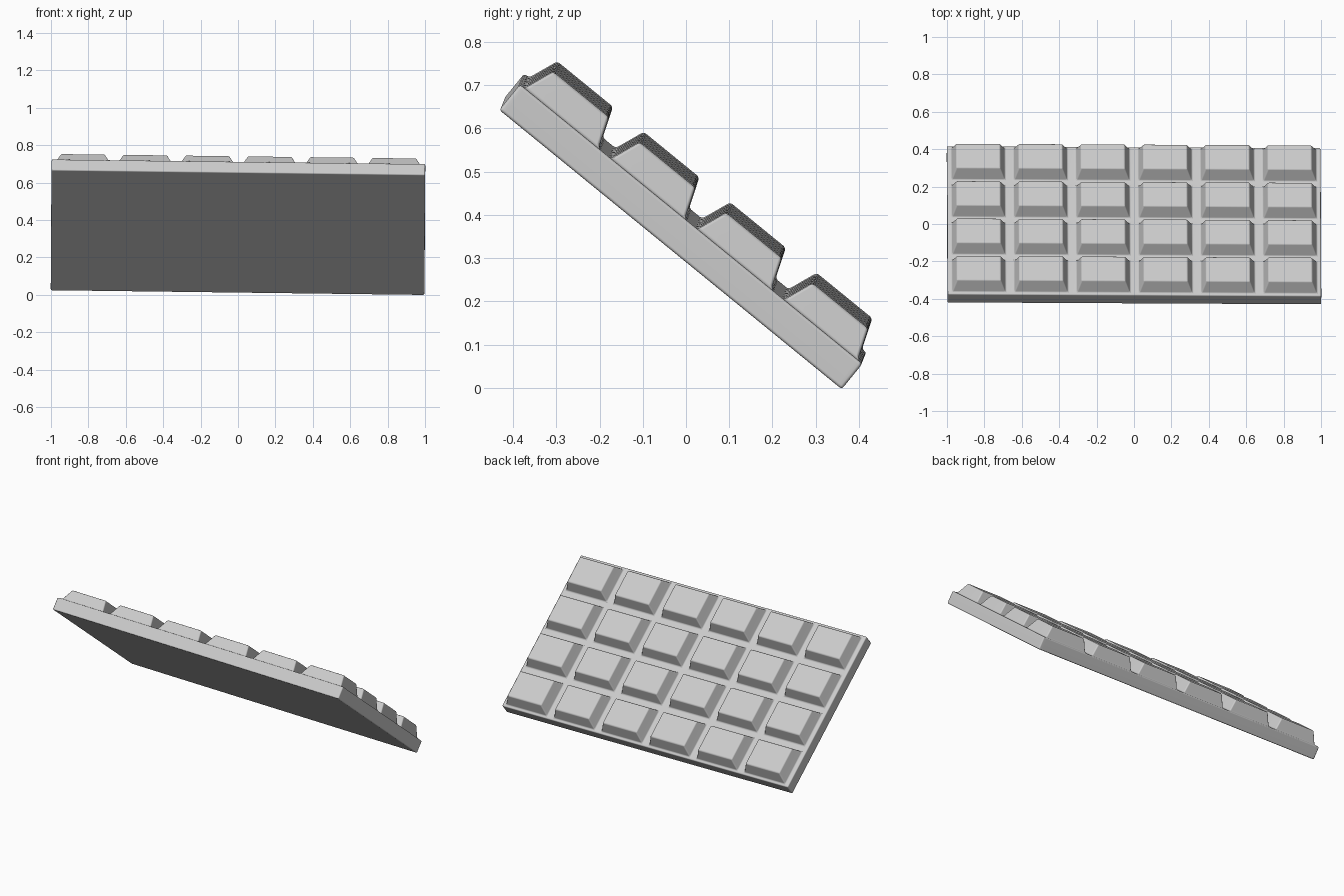
import bpy, bmesh, math
from mathutils import Matrix, Vector

if "Cube" in bpy.data.objects:
    bpy.data.objects.remove(bpy.data.objects["Cube"])

LEN_U, LEN_V = 1.998, 1.022        # slab size along its own axes
SLAB, TOP = 0.076, 0.147           # slab thickness, height of the raised blocks
NU, NV = 6, 4
PITCH_U, PITCH_V = 0.333, 0.258
BASE = (0.143, 0.110)              # half sizes of a block at its foot
HEAD = (0.117, 0.083)              # half sizes of a block at its top


def stops(n, pitch, half, length):
    """Grid lines: slab end, both sides of every block, slab end."""
    s = [-length / 2]
    for i in range(n):
        c = (i - (n - 1) / 2) * pitch
        s += [c - half, c + half]
    return s + [length / 2]


bm = bmesh.new()
us = stops(NU, PITCH_U, BASE[0], LEN_U)
vs = stops(NV, PITCH_V, BASE[1], LEN_V)
grid = [[bm.verts.new((u, v, SLAB)) for v in vs] for u in us]

# Top surface: flat grooves and raised tapered blocks
for i in range(len(us) - 1):
    for j in range(len(vs) - 1):
        ring = [grid[i][j], grid[i + 1][j], grid[i + 1][j + 1], grid[i][j + 1]]
        if i % 2 and j % 2:
            cu, cv = (us[i] + us[i + 1]) / 2, (vs[j] + vs[j + 1]) / 2
            head = [bm.verts.new((cu + a * HEAD[0], cv + b * HEAD[1], TOP))
                    for a, b in ((-1, -1), (1, -1), (1, 1), (-1, 1))]
            bm.faces.new(head)
            for k in range(4):
                m = (k + 1) % 4
                bm.faces.new((ring[k], ring[m], head[m], head[k]))
        else:
            bm.faces.new(ring)

# Slab sides and underside
rim = [e for e in bm.edges if e.is_boundary]
ext = bmesh.ops.extrude_edge_only(bm, edges=rim)["geom"]
for v in ext:
    if isinstance(v, bmesh.types.BMVert):
        v.co.z = 0
bmesh.ops.contextual_create(bm, geom=[e for e in ext if isinstance(e, bmesh.types.BMEdge)])
bmesh.ops.recalc_face_normals(bm, faces=bm.faces[:])

# Soft rounded edges
hard = [e for e in bm.edges if e.calc_face_angle(0) > math.radians(20)]
bmesh.ops.bevel(bm, geom=hard, offset=0.0075, offset_type='OFFSET', segments=3,
                profile=0.5, affect='EDGES', clamp_overlap=True)

# Tilt the bar
u = Vector((1, -0.005, -0.0125)).normalized()
v = Vector((0, 0.775, -0.632))
v = (v - u * v.dot(u)).normalized()
n = u.cross(v)
bm.transform(Matrix((u, v, n)).transposed().to_4x4())

# Centre it and stand it on z = 0
lo = [min(p.co[k] for p in bm.verts) for k in range(3)]
hi = [max(p.co[k] for p in bm.verts) for k in range(3)]
bmesh.ops.translate(bm, verts=bm.verts[:],
                    vec=(-(lo[0] + hi[0]) / 2, -(lo[1] + hi[1]) / 2, -lo[2]))
for f in bm.faces:
    f.smooth = True

mesh = bpy.data.meshes.new("chocolate_bar")
bm.to_mesh(mesh)
bm.free()
bar = bpy.data.objects.new("chocolate_bar", mesh)
bpy.context.collection.objects.link(bar)
wn = bar.modifiers.new("weighted_normals", 'WEIGHTED_NORMAL')
wn.keep_sharp = True
